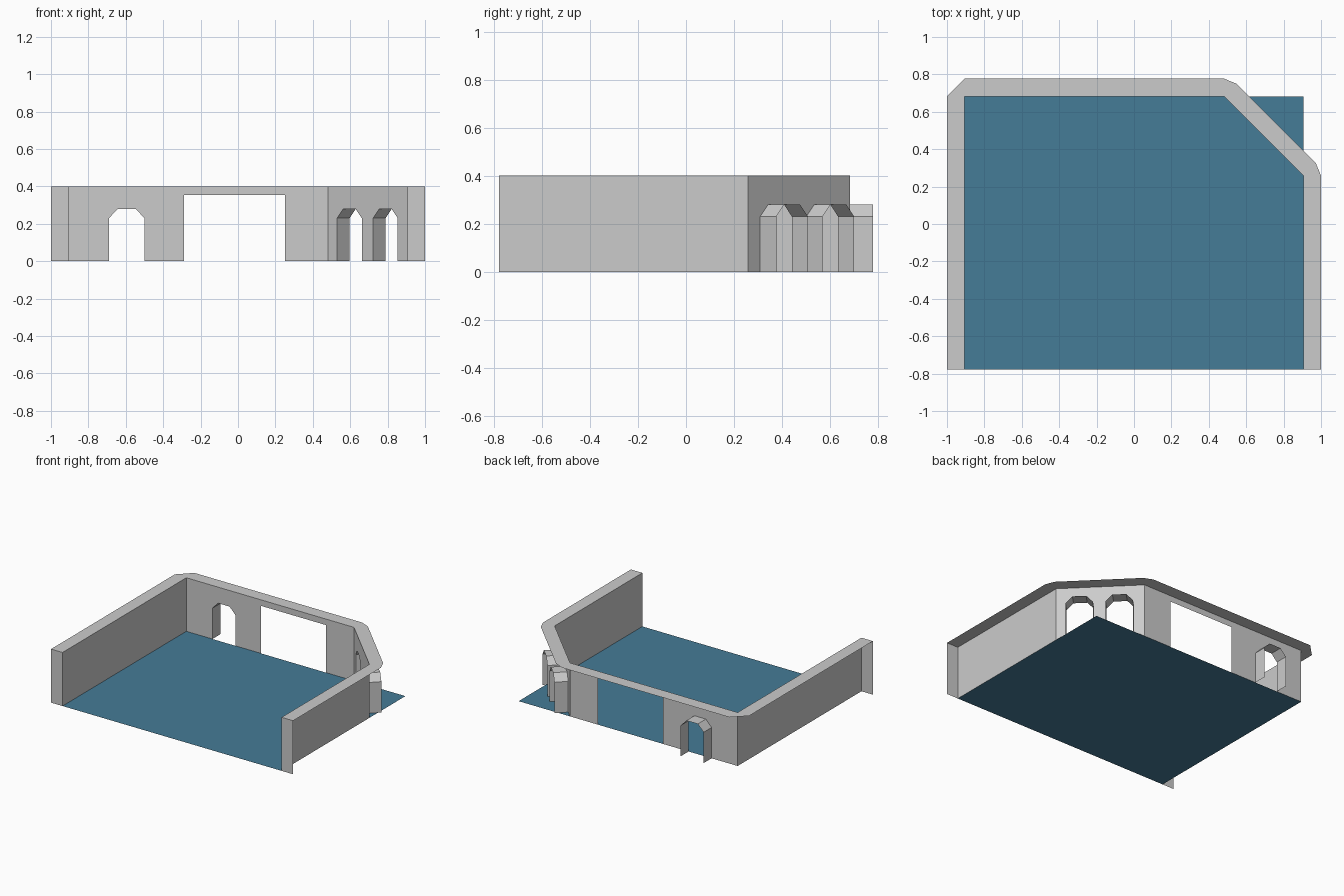
import bpy, bmesh
from mathutils import Vector

if "Cube" in bpy.data.objects:
    bpy.data.objects.remove(bpy.data.objects["Cube"])

H, T = 0.4, 0.095            # wall height, wall thickness
F, B, X = -0.778, 0.683, 0.905
UP = Vector((0, 0, 1))


def make_object(name, bm):
    mesh = bpy.data.meshes.new(name)
    bm.to_mesh(mesh)
    bm.free()
    obj = bpy.data.objects.new(name, mesh)
    bpy.context.collection.objects.link(obj)
    return obj


def add_face(bm, pts):
    bm.faces.new([bm.verts.new(p) for p in pts])


def outward(p, q):
    d = (q - p).normalized()
    return Vector((-d.y, d.x, 0)) * T


def arch(a, b):
    c = (b - a) * 0.25
    return [(a, 0), (a, 0.23), (a + c, 0.28), (b - c, 0.28), (b, 0.23), (b, 0)]


def panel(name, p, q, openings=()):
    """Flat wall sheet from p to q; arched openings get reveals going outward."""
    bm = bmesh.new()
    d, o = (q - p).normalized(), outward(p, q)
    length = (q - p).length
    at = lambda s, z: p + d * s + UP * z
    outline = [(0, 0)] + [pt for op in openings for pt in op]
    outline += [(length, 0), (length, H), (0, H)]
    add_face(bm, [at(*pt) for pt in outline])
    for op in openings:
        if len(op) > 4:
            for u, v in zip(op, op[1:]):
                add_face(bm, [at(*u), at(*u) + o, at(*v) + o, at(*v)])
    bmesh.ops.remove_doubles(bm, verts=bm.verts, dist=1e-5)
    bmesh.ops.triangulate(bm, faces=[f for f in bm.faces if len(f.verts) > 4])
    return make_object(name, bm)


# Inner wall line, clockwise from the front left
path = [Vector((x, y, 0)) for x, y in
        [(-X, F), (-X, B), (0.48, B), (X, 0.258), (X, F)]]

# Walls with their doorways
doorway = [(0.615, 0), (0.615, 0.355), (1.155, 0.355), (1.155, 0)]
panel("left_wall", path[0], path[1])
panel("back_wall", path[1], path[2], [arch(0.215, 0.405), doorway])
panel("angled_wall", path[2], path[3], [arch(0.07, 0.257), arch(0.342, 0.529)])
panel("right_wall", path[3], path[4])

# Front end caps
for name, x in (("left_end_cap", -X - T), ("right_end_cap", X)):
    panel(name, Vector((x, F, 0)), Vector((x + T, F, 0)))

# Flat wall top with bevelled outer corners
bm = bmesh.new()
outer = []
for p, q in zip(path, path[1:]):
    o = outward(p, q)
    quad = [p, q, q + o, p + o]
    add_face(bm, [v + UP * H for v in quad])
    if outer:
        add_face(bm, [v + UP * H for v in (p, p + o, outer[-1])])
    outer.append(q + o)
bmesh.ops.remove_doubles(bm, verts=bm.verts, dist=1e-5)
bmesh.ops.recalc_face_normals(bm, faces=bm.faces)
if bm.faces[:][0].normal.z < 0:
    bmesh.ops.reverse_faces(bm, faces=bm.faces)
make_object("wall_top", bm)

# Floor
bm = bmesh.new()
add_face(bm, [(-X, F, 0), (X, F, 0), (X, B, 0), (-X, B, 0)])
floor = make_object("floor", bm)
blue = bpy.data.materials.new("floor_blue")
blue.diffuse_color = (0.06, 0.2, 0.31, 1)
blue.use_nodes = True
blue.node_tree.nodes["Principled BSDF"].inputs["Base Color"].default_value = blue.diffuse_color
floor.data.materials.append(blue)
